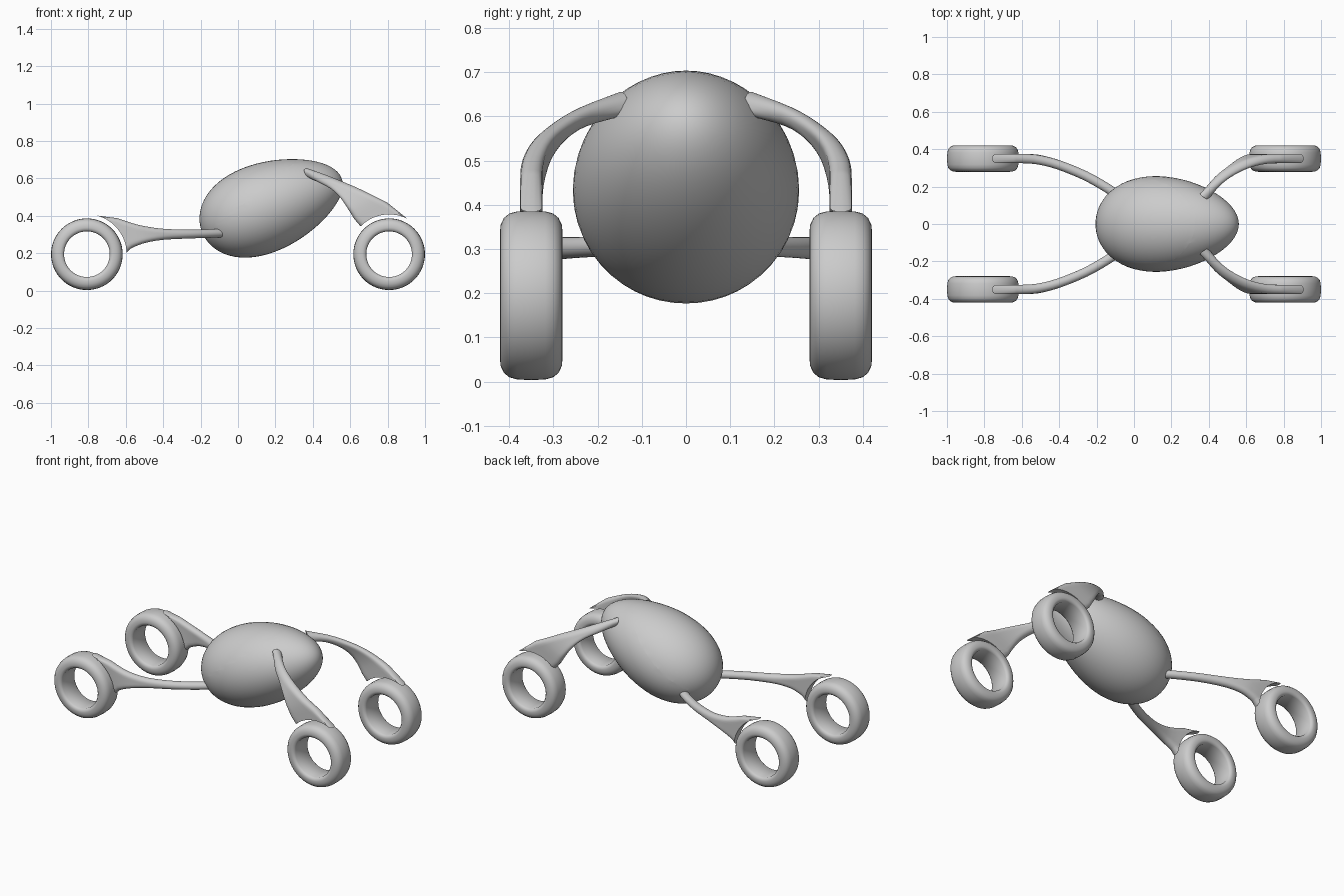
import bpy, bmesh
from math import sin, cos, pi, radians, sqrt, hypot
from mathutils import Vector, Matrix

if "Cube" in bpy.data.objects:
    bpy.data.objects.remove(bpy.data.objects["Cube"])


def finish(name, bm, mirror=False, angle=40, color=None):
    bmesh.ops.recalc_face_normals(bm, faces=bm.faces)
    me = bpy.data.meshes.new(name)
    bm.to_mesh(me)
    bm.free()
    ob = bpy.data.objects.new(name, me)
    bpy.context.collection.objects.link(ob)
    bpy.ops.object.select_all(action='DESELECT')
    ob.select_set(True)
    bpy.context.view_layer.objects.active = ob
    bpy.ops.object.shade_smooth_by_angle(angle=radians(angle))
    if mirror:
        m = ob.modifiers.new("mirror", 'MIRROR')
        m.use_axis = (False, True, False)
        m.use_clip = False
    if color:
        mat = bpy.data.materials.new(name)
        mat.diffuse_color = color
        mat.use_nodes = True
        mat.node_tree.nodes["Principled BSDF"].inputs["Base Color"].default_value = mat.diffuse_color
        me.materials.append(mat)
    return ob


def bridge(bm, a, b):
    n = len(a)
    for i in range(n):
        j = (i + 1) % n
        bm.faces.new((a[i], a[j], b[j], b[i]))


# Egg-shaped cabin: tilted ovoid, split by a slanted plane into hull and canopy
def egg():
    bm = bmesh.new()
    bmesh.ops.create_uvsphere(bm, u_segments=48, v_segments=32, radius=1)
    for v in bm.verts:
        t = v.co.z
        k = 1 - 0.18 * t
        v.co = (0.005 + 0.40 * t, 0.252 * k * v.co.y, 0.012 + 0.236 * k * v.co.x)
    bm.transform(Matrix.Translation((0.18, 0, 0.445)) @ Matrix.Rotation(radians(-21), 4, 'Y'))
    return bm


for name, keep_upper, col in (("hull", False, None), ("canopy", True, (0.55, 0.55, 0.55, 1))):
    bm = egg()
    bmesh.ops.bisect_plane(bm, geom=bm.verts[:] + bm.edges[:] + bm.faces[:],
                           plane_co=(0.08, 0, 0.505), plane_no=(-0.41, 0, 0.51),
                           clear_inner=keep_upper, clear_outer=not keep_upper)
    finish(name, bm, color=col)


# Hubless wheels: rounded tyre profile (radius, half width) spun around y
WX, WY, WZ = 0.808, 0.35, 0.195
half = [(0.122, 0.058), (0.130, 0.068), (0.142, 0.071), (0.160, 0.069),
        (0.175, 0.062), (0.185, 0.050), (0.190, 0.032)]
profile = half + [(0.1915, 0.0)] + [(r, -y) for r, y in reversed(half)]


def wheel(name, cx):
    bm = bmesh.new()
    n = 64
    rings = [[bm.verts.new((cx + r * cos(2 * pi * i / n), WY + y, WZ + r * sin(2 * pi * i / n)))
              for i in range(n)] for r, y in profile]
    for k in range(len(rings)):
        bridge(bm, rings[k], rings[(k + 1) % len(rings)])
    finish(name, bm, mirror=True)


wheel("rear_wheel", -WX)
wheel("front_wheel", WX)


# Arms: stadium sections lofted along stations (top x, top z, bottom x, bottom z, y),
# ending in a concave fender arc around the wheel
def catmull(pts, steps=3):
    out = []
    for i in range(len(pts) - 1):
        p0, p1, p2, p3 = (pts[max(0, min(len(pts) - 1, i + d))] for d in (-1, 0, 1, 2))
        for s in range(steps):
            t = s / steps
            out.append([0.5 * (2 * b + (c - a) * t + (2 * a - 5 * b + 4 * c - d) * t * t
                               + (3 * b - a - 3 * c + d) * t ** 3)
                        for a, b, c, d in zip(p0, p1, p2, p3)])
    return out + [list(pts[-1])]


def arm(name, stations, cx, a_top, a_bot, n=28, ht=0.025, arc_r=0.213):
    bm = bmesh.new()
    st = catmull(stations)

    def offset(u, h, phi):
        w = min(ht, h)
        e = max(0.0, (abs(u) * h - (h - w)) / w)
        v = ht * sqrt(max(0.0, 1 - e * e))
        return v if sin(phi) >= 0 else -v

    phis = [2 * pi * (i + 0.5) / n for i in range(n)]
    rings = []
    for k, (tx, tz, bx, bz, y) in enumerate(st):
        a, b = st[max(0, k - 1)], st[min(len(st) - 1, k + 1)]
        d = Vector((b[0] + b[2] - a[0] - a[2], 2 * (b[4] - a[4]))).normalized()
        if d.x < 0:
            d = -d
        h = hypot(tx - bx, tz - bz) / 2
        ring = []
        for p in phis:
            u = cos(p)
            f = (1 - u) / 2
            v = offset(u, h, p)
            ring.append(bm.verts.new((tx + (bx - tx) * f - d.y * v, y + d.x * v, tz + (bz - tz) * f)))
        rings.append(ring)
    # Fender end wrapped on the arc
    length = arc_r * abs(a_top - a_bot) * pi / 360
    end = []
    for p in phis:
        u = cos(p)
        a = radians(a_top + (a_bot - a_top) * (1 - u) / 2)
        end.append(bm.verts.new((cx + arc_r * cos(a), WY + offset(u, length, p), WZ + arc_r * sin(a))))
    rings.append(end)
    for a, b in zip(rings, rings[1:]):
        bridge(bm, a, b)
    for i in range(n // 2 - 1):
        bm.faces.new((end[i], end[i + 1], end[n - 2 - i], end[n - 1 - i]))
    bm.faces.new(rings[0])
    finish(name, bm, mirror=True)


arm("rear_arm", [(-0.07, 0.331, -0.07, 0.286, 0.14),
                 (-0.14, 0.329, -0.14, 0.283, 0.19),
                 (-0.26, 0.327, -0.26, 0.279, 0.258),
                 (-0.40, 0.331, -0.40, 0.272, 0.315),
                 (-0.51, 0.347, -0.49, 0.257, 0.342),
                 (-0.58, 0.366, -0.545, 0.238, 0.349),
                 (-0.645, 0.388, -0.572, 0.225, 0.35)], -WX, 77, 2)

arm("front_arm", [(0.365, 0.655, 0.39, 0.60, 0.148),
                  (0.46, 0.622, 0.44, 0.576, 0.232),
                  (0.54, 0.59, 0.50, 0.543, 0.285),
                  (0.63, 0.553, 0.55, 0.495, 0.325),
                  (0.72, 0.51, 0.59, 0.435, 0.346),
                  (0.80, 0.47, 0.62, 0.385, 0.35)], WX, 62, 136)
